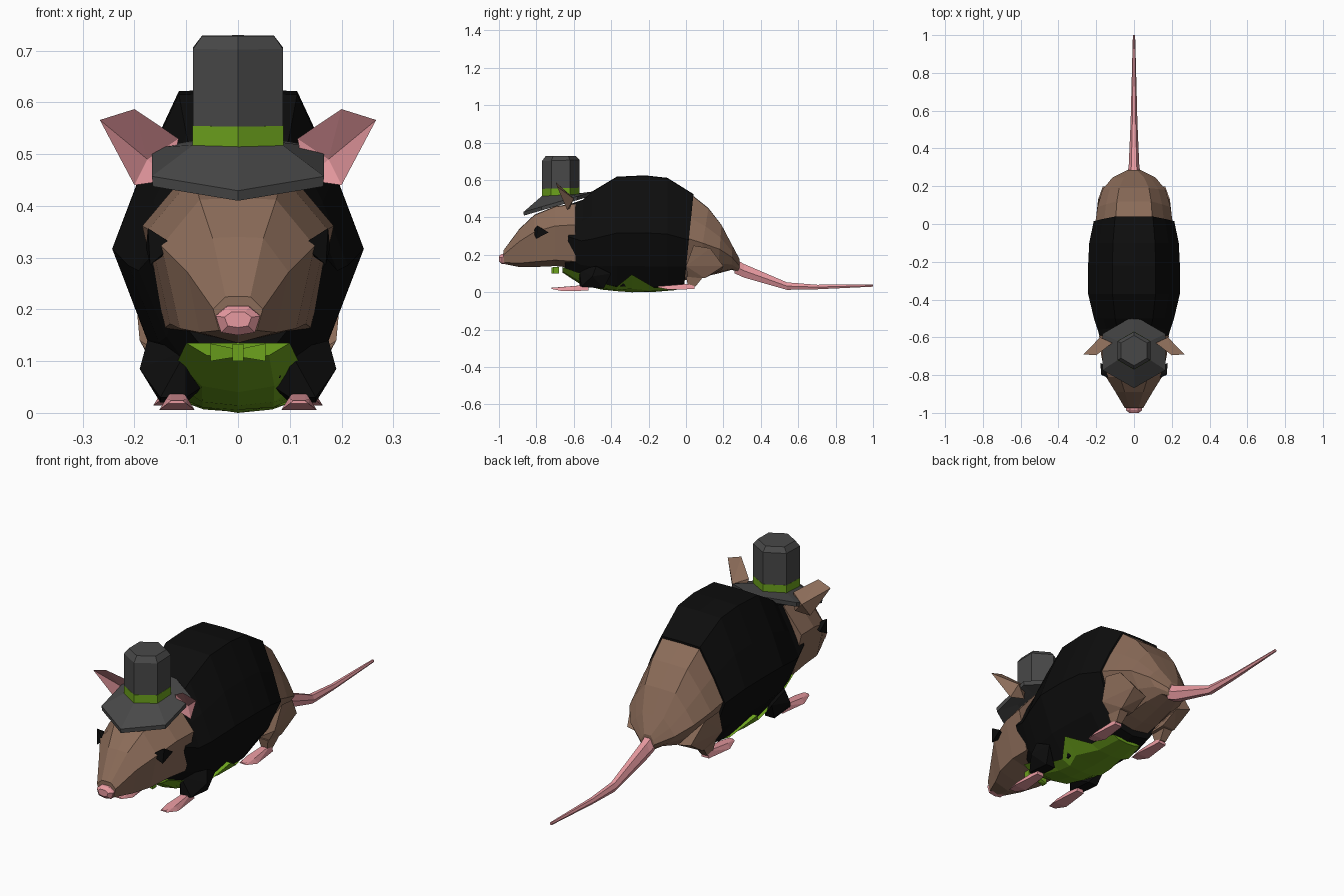
import bpy, bmesh
from math import cos, sin, pi


def material(name, rgb):
    m = bpy.data.materials.new(name)
    m.diffuse_color = (*rgb, 1)
    return m


FUR = material("fur", (0.26, 0.15, 0.10))
BLACK = material("black_cloth", (0.004, 0.004, 0.004))
GREEN = material("green_cloth", (0.15, 0.36, 0.012))
PINK = material("pink_skin", (0.80, 0.32, 0.35))
FELT = material("dark_felt", (0.065, 0.065, 0.065))


def finish(name, bm, mat, mirror=False):
    bmesh.ops.recalc_face_normals(bm, faces=bm.faces)
    mesh = bpy.data.meshes.new(name)
    bm.to_mesh(mesh)
    bm.free()
    mesh.materials.append(mat)
    ob = bpy.data.objects.new(name, mesh)
    bpy.context.collection.objects.link(ob)
    if mirror:
        ob.modifiers.new("Mirror", 'MIRROR')
        ob.modifiers["Mirror"].use_mirror_merge = False
    return ob


def loft(name, rings, mat):
    """Skin a list of equal-length point loops and cap both ends."""
    bm = bmesh.new()
    loops = [[bm.verts.new(p) for p in r] for r in rings]
    n = len(loops[0])
    for a, b in zip(loops, loops[1:]):
        for i in range(n):
            j = (i + 1) % n
            bm.faces.new((a[i], a[j], b[j], b[i]))
    bm.faces.new(loops[0])
    bm.faces.new(loops[-1])
    return finish(name, bm, mat)


def hull(name, pts, mat, mirror=False):
    bm = bmesh.new()
    vs = [bm.verts.new(p) for p in pts]
    out = bmesh.ops.convex_hull(bm, input=vs)
    loose = [v for v in bm.verts if not v.link_faces]
    bmesh.ops.delete(bm, geom=loose, context='VERTS')
    return finish(name, bm, mat, mirror)


def section(profile, y, w, top, bot, lean=0.0):
    """Symmetric cross-section; profile runs top centre to bottom centre."""
    full = profile + [(-x, z) for x, z in profile[-2:0:-1]]
    return [(x * w, y + lean * (z - 0.5), bot + z * (top - bot)) for x, z in full]


HEAD = [(0, 1), (0.5, 0.99), (1, 0.67), (0.76, 0.1), (0, 0)]
BODY = [(0, 1), (0.47, 0.995), (0.77, 0.74), (1, 0.5), (0.72, 0.21), (0.42, 0.03), (0, 0)]

# Head and nose
loft("head", [section(HEAD, *r) for r in [
    (-0.975, 0.048, 0.225, 0.152), (-0.89, 0.098, 0.34, 0.135),
    (-0.81, 0.148, 0.415, 0.135), (-0.70, 0.173, 0.46, 0.14),
    (-0.59, 0.185, 0.475, 0.13)]], FUR)
loft("nose", [section(HEAD, *r) for r in [
    (-1.0, 0.026, 0.195, 0.165), (-0.985, 0.043, 0.205, 0.15),
    (-0.955, 0.043, 0.21, 0.15)]], PINK)
hull("eyes", [(0.174, -0.795, 0.357), (0.124, -0.82, 0.325), (0.170, -0.80, 0.286),
              (0.178, -0.735, 0.32), (0.12, -0.77, 0.32)], BLACK, True)


# Ears: a folded pink cup in front, fur behind
def ear(name, centre, mat):
    rim = [(0.115, -0.63, 0.53), (0.20, -0.695, 0.587), (0.267, -0.69, 0.566),
           (0.20, -0.635, 0.44), (0.13, -0.62, 0.45)]
    bm = bmesh.new()
    vs = [bm.verts.new(p) for p in rim]
    c = bm.verts.new(centre)
    for i in range(5):
        bm.faces.new((vs[i], vs[(i + 1) % 5], c))
    return finish(name, bm, mat, True)


ear("ear_inner", (0.175, -0.62, 0.49), PINK)
ear("ear_back", (0.18, -0.60, 0.50), FUR)

# Coat
loft("coat", [section(BODY, *r) for r in [
    (-0.63, 0.172, 0.475, 0.12, 0.04), (-0.56, 0.192, 0.495, 0.055, 0.02),
    (-0.50, 0.212, 0.54, 0.03), (-0.37, 0.243, 0.618, 0.015),
    (-0.22, 0.243, 0.625, 0.01), (-0.10, 0.237, 0.612, 0.01),
    (0.015, 0.213, 0.525, 0.035, 0.05)]], BLACK)

# Vest strip under the belly: y, half width, edge height, lowest height
vest = []
for y, w, e, b in [(-0.66, 0.10, 0.135, 0.105), (-0.56, 0.117, 0.10, 0.04),
                   (-0.45, 0.115, 0.05, 0.014), (-0.37, 0.115, 0.03, 0.006),
                   (-0.29, 0.167, 0.095, 0.0), (-0.17, 0.11, 0.025, 0.002),
                   (-0.05, 0.08, 0.03, 0.012)]:
    m = b + 0.2 * (e - b)
    vest.append([(-w, y, e), (-0.6 * w, y, m), (0, y, b), (0.6 * w, y, m), (w, y, e)])
loft("vest", vest, GREEN)

# Bow tie
hull("bow_wings", [(0.01, -0.70, 0.125), (0.01, -0.70, 0.107), (0.053, -0.71, 0.134),
                   (0.053, -0.71, 0.10), (0.053, -0.68, 0.134), (0.053, -0.68, 0.10),
                   (0.0, -0.68, 0.116)], GREEN, True)
hull("bow_knot", [(x, y, z) for x in (-0.011, 0.011) for y in (-0.72, -0.68)
                  for z in (0.10, 0.133)], GREEN)

# Rump and tail
loft("rump", [section(BODY, *r) for r in [
    (0.0, 0.206, 0.522, 0.06, 0.06), (0.09, 0.193, 0.45, 0.075, 0.06),
    (0.18, 0.168, 0.36, 0.10, 0.02), (0.245, 0.115, 0.255, 0.12),
    (0.285, 0.036, 0.18, 0.105)]], FUR)
tail = []
for y, z, rx, rz in [(0.26, 0.14, 0.036, 0.045), (0.31, 0.115, 0.028, 0.042),
                     (0.54, 0.033, 0.018, 0.023), (0.70, 0.028, 0.014, 0.014),
                     (1.0, 0.036, 0.006, 0.007)]:
    tail.append([(rx * cos(i * pi / 3), y, z + rz * sin(i * pi / 3)) for i in range(6)])
loft("tail", tail, PINK)

# Sleeves and hind legs
hull("sleeves", [(0.175, -0.48, 0.14), (0.19, -0.50, 0.085), (0.15, -0.56, 0.03),
                 (0.10, -0.57, 0.03), (0.062, -0.52, 0.055), (0.10, -0.57, 0.12),
                 (0.15, -0.44, 0.02), (0.10, -0.44, 0.02), (0.165, -0.40, 0.10)], BLACK, True)
hull("thighs", [(0.20, 0.04, 0.25), (0.19, 0.13, 0.235), (0.165, 0.20, 0.14),
                (0.09, 0.19, 0.12), (0.19, 0.0, 0.14), (0.15, 0.01, 0.075),
                (0.09, 0.01, 0.075), (0.155, 0.10, 0.075), (0.09, 0.10, 0.075)], FUR, True)
hull("shins", [(0.155, 0.0, 0.085), (0.105, 0.0, 0.085), (0.155, 0.09, 0.08),
               (0.105, 0.09, 0.08), (0.145, 0.01, 0.035), (0.115, 0.01, 0.035),
               (0.145, 0.05, 0.03), (0.115, 0.05, 0.03)], FUR, True)


# Feet: flat wedges
def feet(name, x, y0, y1, z):
    ym = y0 + 0.3 * (y1 - y0)
    pts = []
    for y, w, lo, hi in [(y0, 0.018, 0.012, 0.018), (ym, 0.034, 0.0, 0.022), (y1, 0.02, 0.003, 0.034)]:
        for s in (-1, 1):
            pts += [(x + s * w, y, z + lo), (x + s * w * 0.6, y, z + hi)]
    hull(name, pts, PINK, True)


feet("front_feet", 0.118, -0.72, -0.52, 0.006)
feet("hind_feet", 0.13, -0.15, 0.045, 0.014)


# Six-sided top hat
def hexagon(r, z, tilt=0.0, cy=-0.67):
    return [(r * cos(pi / 6 + i * pi / 3), cy + r * sin(pi / 6 + i * pi / 3),
             z + tilt * r * sin(pi / 6 + i * pi / 3)) for i in range(6)]


loft("hat_brim", [hexagon(0.10, 0.49, 0.2), hexagon(0.19, 0.465, 0.29, -0.677),
                  hexagon(0.192, 0.485, 0.29, -0.677), hexagon(0.10, 0.52, 0.05)], FELT)
loft("hat_band", [hexagon(0.101, 0.50, 0.03), hexagon(0.101, 0.556, 0.03)], GREEN)
loft("hat_crown", [hexagon(0.10, 0.55, 0.03), hexagon(0.10, 0.705, 0.03),
                   hexagon(0.08, 0.729, 0.01)], FELT)
